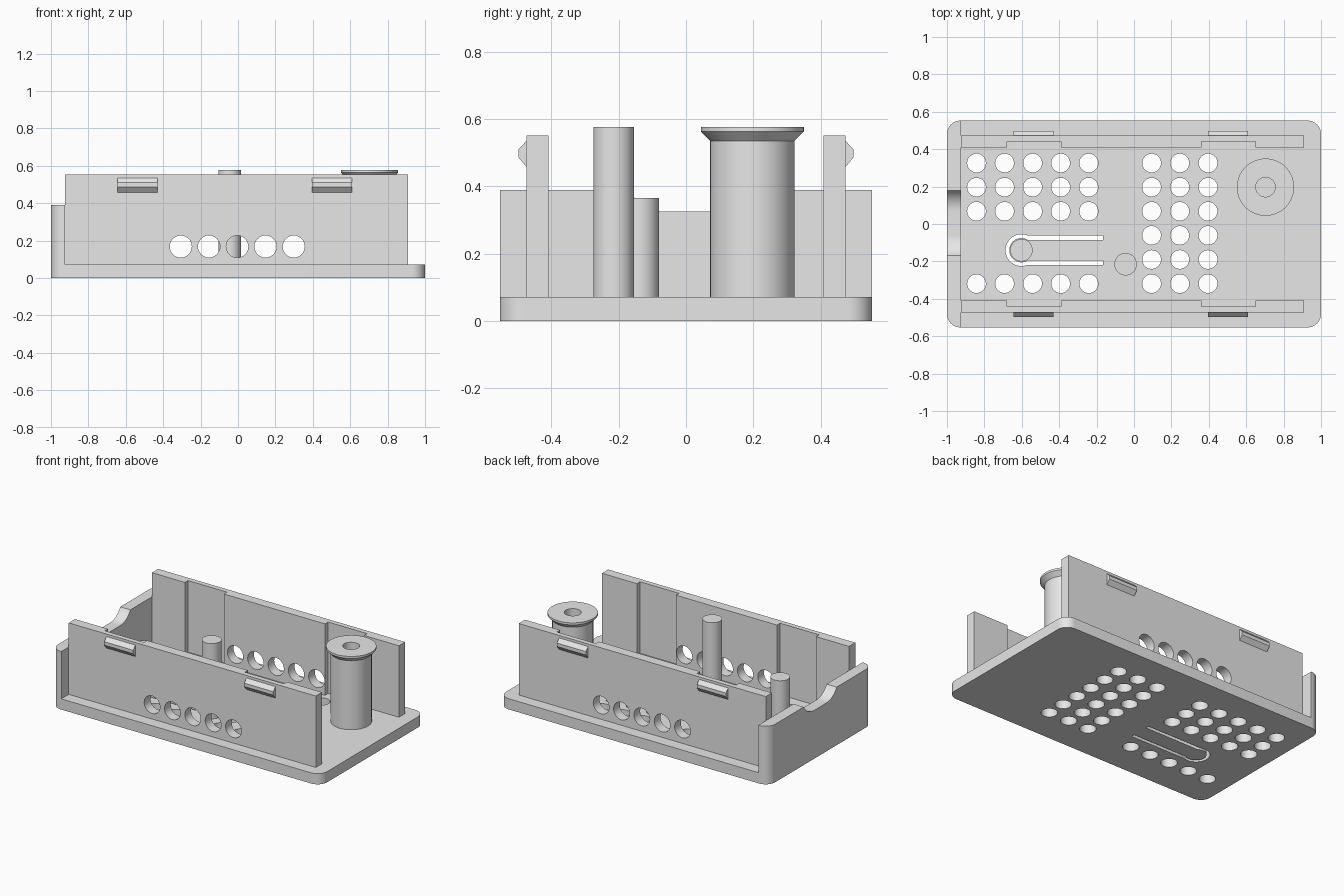
import bpy, bmesh
from math import sin, cos, asin, pi, radians
from mathutils import Vector

cube = bpy.data.objects.get("Cube")
if cube:
    bpy.data.objects.remove(cube, do_unlink=True)

grey = bpy.data.materials.new("light grey plastic")
grey.use_nodes = True
grey.diffuse_color = (0.8, 0.8, 0.8, 1)
grey.node_tree.nodes["Principled BSDF"].inputs["Base Color"].default_value = (0.8, 0.8, 0.8, 1)

FLOOR, HALF_Y, CORNER = 0.072, 0.553, 0.072
END_X = -0.925
parts = []


def finish(name, bm):
    bmesh.ops.recalc_face_normals(bm, faces=bm.faces)
    mesh = bpy.data.meshes.new(name)
    bm.to_mesh(mesh)
    bm.free()
    mesh.materials.append(grey)
    obj = bpy.data.objects.new(name, mesh)
    bpy.context.collection.objects.link(obj)
    parts.append(obj)
    return obj


def add_prism(bm, points, sweep):
    face = bm.faces.new([bm.verts.new(p) for p in points])
    res = bmesh.ops.extrude_face_region(bm, geom=[face])
    verts = [g for g in res["geom"] if isinstance(g, bmesh.types.BMVert)]
    bmesh.ops.translate(bm, verts=verts, vec=Vector(sweep))


def prism(name, points, sweep):
    bm = bmesh.new()
    add_prism(bm, points, sweep)
    return finish(name, bm)


def lathe(name, x, y, profile, steps=64):
    bm = bmesh.new()
    verts = [bm.verts.new((x + r, y, z)) for r, z in profile]
    edges = [bm.edges.new(pair) for pair in zip(verts, verts[1:])]
    bmesh.ops.spin(bm, geom=verts + edges, cent=(x, y, 0), axis=(0, 0, 1),
                   angle=2 * pi, steps=steps)
    bmesh.ops.remove_doubles(bm, verts=bm.verts, dist=0.0001)
    return finish(name, bm)


def cut(target, bm):
    cutter = finish("cutter", bm)
    cutter.hide_render = True
    parts.remove(cutter)
    mod = target.modifiers.new("cut", "BOOLEAN")
    mod.operation, mod.solver, mod.object = "DIFFERENCE", "EXACT", cutter
    deps = bpy.context.evaluated_depsgraph_get()
    mesh = bpy.data.meshes.new_from_object(target.evaluated_get(deps))
    target.modifiers.clear()
    target.data = mesh
    bpy.data.objects.remove(cutter, do_unlink=True)


def arc(cx, cy, r, start, end, steps=12):
    angles = [start + (end - start) * i / steps for i in range(steps + 1)]
    return [(cx + r * cos(a), cy + r * sin(a)) for a in angles]


def left_corners():
    cx, cy = CORNER - 1, HALF_Y - CORNER
    return arc(cx, cy, CORNER, pi / 2, pi) + arc(cx, -cy, CORNER, pi, 1.5 * pi)


# Base plate with rounded corners
outline = left_corners()
outline += [(-x, -y) for x, y in outline]
base = prism("base_plate", [(x, y, 0) for x, y in outline], (0, 0, FLOOR))

# Vent holes in the base, plus the slot around the flexible tongue
bm = bmesh.new()
for col in range(5):
    for row in (0, 1, 2, 5):
        ring = arc(-0.842 + 0.15 * col, 0.326 - 0.129 * row, 0.05, 0, 2 * pi, 32)[:-1]
        add_prism(bm, [(x, y, -0.05) for x, y in ring], (0, 0, 0.2))
for col in range(3):
    for row in range(6):
        ring = arc(0.094 + 0.151 * col, 0.326 - 0.129 * row, 0.05, 0, 2 * pi, 32)[:-1]
        add_prism(bm, [(x, y, -0.05) for x, y in ring], (0, 0, 0.2))
BX, BY, SLOT_END = -0.602, -0.14, -0.165
outer, inner = asin(0.079 / 0.085), asin(0.055 / 0.065)
slot = [(SLOT_END, BY + 0.079)]
slot += arc(BX, BY, 0.085, outer, 2 * pi - outer, 32)
slot += [(SLOT_END, BY - 0.079), (SLOT_END, BY - 0.055)]
slot += arc(BX, BY, 0.065, 2 * pi - inner, inner, 32)
slot += [(SLOT_END, BY + 0.055)]
add_prism(bm, [(x, y, -0.05) for x, y in slot], (0, 0, 0.2))
cut(base, bm)

# End wall with a scooped cable notch
plan = left_corners() + [(END_X, -HALF_Y), (END_X, HALF_Y)]
end_wall = prism("end_wall", [(x, y, FLOOR) for x, y in plan], (0, 0, 0.39 - FLOOR))
R, NOTCH_Z = 0.125, 0.325
sweep = asin(0.11 / R)
low = arc(-0.06, NOTCH_Z + R, R, -pi / 2 - sweep, -pi / 2)
high = arc(0.07, NOTCH_Z + R, R, -pi / 2, -pi / 2 + sweep)
notch = low + high + [(0.18, 0.5), (-0.17, 0.5)]
bm = bmesh.new()
add_prism(bm, [(-1.1, y, z) for y, z in notch], (0.3, 0, 0))
cut(end_wall, bm)

# Side walls with inner recesses, vent holes and snap clips
OUT, MID, IN, WALL_TOP = 0.474, 0.441, 0.408, 0.552
for side, s in (("front", -1), ("back", 1)):
    plan = [(END_X, OUT), (END_X, IN)]
    for a, b in ((-0.68, -0.39), (0.36, 0.65)):
        plan += [(a, IN), (a, MID), (b, MID), (b, IN)]
    plan += [(0.91, IN), (0.91, OUT)]
    wall = prism(side + "_wall", [(x, s * y, FLOOR) for x, y in plan],
                 (0, 0, WALL_TOP - FLOOR))
    bm = bmesh.new()
    for i in range(5):
        ring = arc(-0.306 + 0.151 * i, 0.168, 0.059, 0, 2 * pi, 32)[:-1]
        add_prism(bm, [(x, s * 0.3, z) for x, z in ring], (0, s * 0.3, 0))
    cut(wall, bm)
    for label, x in (("right", -0.645), ("left", 0.395)):
        clip = [(OUT, 0.535), (0.498, 0.51), (0.498, 0.487), (OUT, 0.458)]
        prism(side + "_" + label + "_clip", [(x, s * y, z) for y, z in clip],
              (0.215, 0, 0))

# Button post on the tongue and the taller support post
for name, x, y, top in (("button_post", BX, BY, 0.365), ("support_post", -0.045, -0.215, 0.577)):
    lathe(name, x, y, [(0, FLOOR), (0.06, FLOOR), (0.06, top), (0, top)])

# Hollow spool with a flared rim
lathe("spool", 0.703, 0.197, [(0.125, FLOOR), (0.125, 0.535), (0.153, 0.563), (0.153, 0.577),
                              (0.052, 0.577), (0.052, 0.1), (0, 0.1)])

# Smooth the round surfaces and keep edges sharp
bpy.ops.object.select_all(action="DESELECT")
for obj in parts:
    obj.select_set(True)
bpy.context.view_layer.objects.active = base
bpy.ops.object.shade_smooth_by_angle(angle=radians(30))
